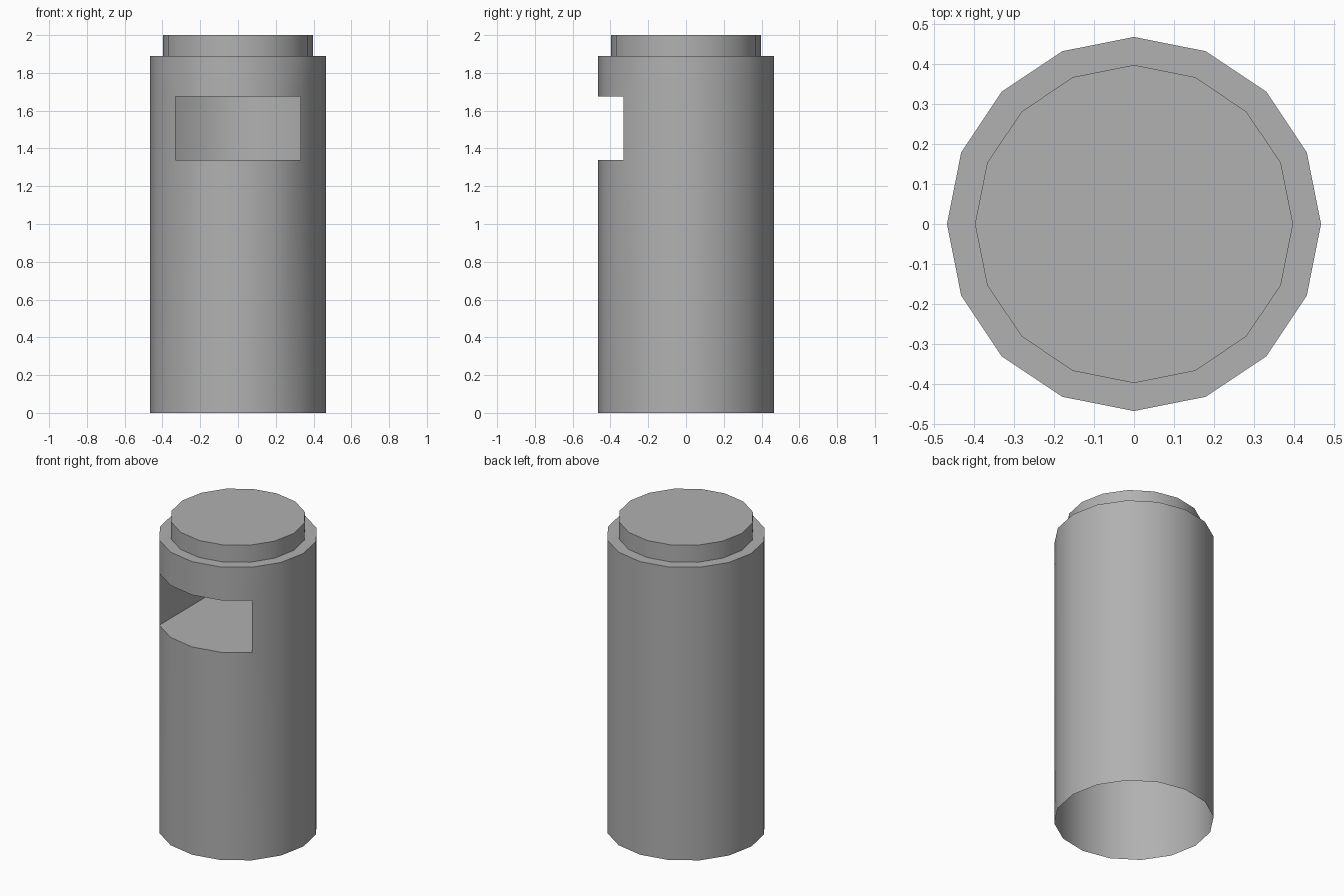
import bpy, bmesh, math

if "Cube" in bpy.data.objects:
    bpy.data.objects.remove(bpy.data.objects["Cube"])

SIDES = 16
R_BODY, R_CAP = 0.467, 0.397
SLOT_LOW, SLOT_HIGH, SHOULDER, TOP = 1.34, 1.675, 1.89, 2.0
FRONT = range(10, 14)          # side faces removed for the slot opening

grey = bpy.data.materials.new("dark_grey")
grey.diffuse_color = (0.44, 0.44, 0.44, 1)
grey.use_nodes = True
grey.node_tree.nodes["Principled BSDF"].inputs["Base Color"].default_value = grey.diffuse_color


def ring(bm, r, z):
    step = 2 * math.pi / SIDES
    return [bm.verts.new((r * math.cos(i * step), r * math.sin(i * step), z))
            for i in range(SIDES)]


def bridge(bm, low, high, skip=()):
    for i in range(SIDES):
        if i not in skip:
            j = (i + 1) % SIDES
            bm.faces.new((low[i], low[j], high[j], high[i]))


def finish(bm, name):
    mesh = bpy.data.meshes.new(name)
    bm.to_mesh(mesh)
    bm.free()
    mesh.materials.append(grey)
    ob = bpy.data.objects.new(name, mesh)
    bpy.context.collection.objects.link(ob)
    bpy.ops.object.select_all(action='DESELECT')
    ob.select_set(True)
    bpy.context.view_layer.objects.active = ob
    bpy.ops.object.shade_smooth_by_angle(angle=math.radians(35))
    return ob


# Body: open-bottomed shell with a front opening, shoulder and raised cap
bm = bmesh.new()
profile = [(R_BODY, 0), (R_BODY, SLOT_LOW), (R_BODY, SLOT_HIGH),
           (R_BODY, SHOULDER), (R_CAP, SHOULDER), (R_CAP, TOP)]
rings = [ring(bm, r, z) for r, z in profile]
for k in range(len(rings) - 1):
    bridge(bm, rings[k], rings[k + 1], FRONT if k == 1 else ())
bm.faces.new(rings[-1])
finish(bm, "canister_body")

# Slot lining: floor, ceiling and two flat walls reaching the back of the shell
bm = bmesh.new()
outline = [2, 3, 4, 5, 6, 10, 11, 12, 13, 14]
low, high = ring(bm, R_BODY, SLOT_LOW), ring(bm, R_BODY, SLOT_HIGH)
bm.faces.new([low[i] for i in outline])
bm.faces.new([high[i] for i in reversed(outline)])
bm.faces.new((low[10], low[6], high[6], high[10]))
bm.faces.new((low[2], low[14], high[14], high[2]))
# concave back of the slot, facing forward
for i in range(2, 6):
    bm.faces.new((low[i + 1], low[i], high[i], high[i + 1]))
for v in [v for v in bm.verts if not v.link_faces]:
    bm.verts.remove(v)
# keep the lining just inside the outer shell at the back
for v in bm.verts:
    if v.co.y > 0:
        v.co.y -= 0.003
finish(bm, "slot_lining")
